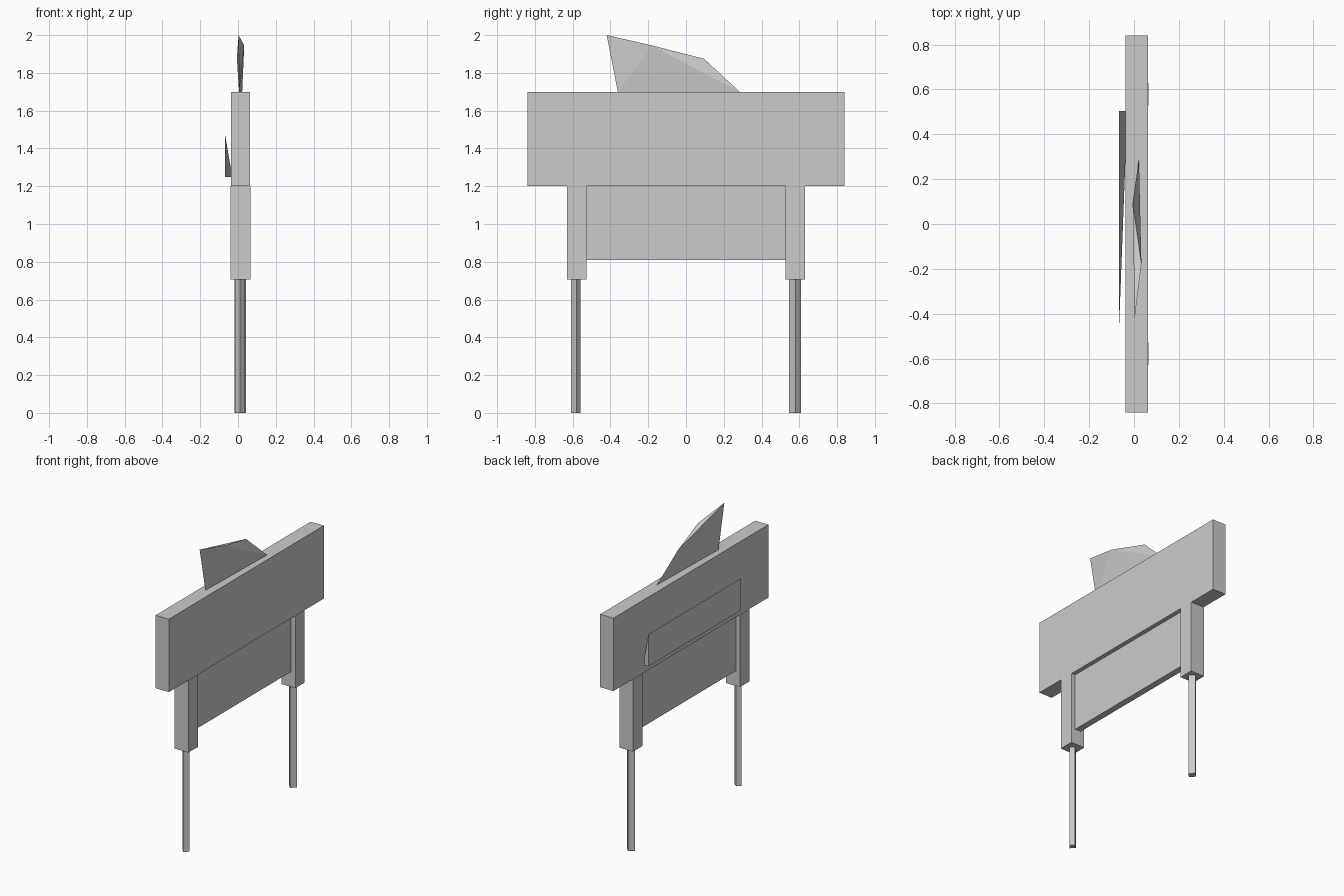
import bpy, bmesh

if "Cube" in bpy.data.objects:
    bpy.data.objects.remove(bpy.data.objects["Cube"])

grey = bpy.data.materials.new("plain_grey")
grey.diffuse_color = (0.6, 0.6, 0.6, 1)
grey.use_nodes = True
grey.node_tree.nodes["Principled BSDF"].inputs["Base Color"].default_value = grey.diffuse_color


def hull(name, points):
    """Convex flat-faced solid through a few corner points."""
    bm = bmesh.new()
    for p in points:
        bm.verts.new(p)
    bmesh.ops.convex_hull(bm, input=bm.verts[:])
    bmesh.ops.dissolve_limit(bm, angle_limit=0.002, verts=bm.verts[:], edges=bm.edges[:])
    bmesh.ops.recalc_face_normals(bm, faces=bm.faces[:])
    mesh = bpy.data.meshes.new(name)
    bm.to_mesh(mesh)
    bm.free()
    mesh.materials.append(grey)
    obj = bpy.data.objects.new(name, mesh)
    bpy.context.collection.objects.link(obj)
    return obj


def box(name, xs, ys, zs):
    return hull(name, [(x, y, z) for x in xs for y in ys for z in zs])


def leg(name, y, x0, x1, y0, y1):
    """Slim diamond-section leg with ridges facing each axis."""
    xm = (x0 + x1) / 2
    ring = [(x0, y), (xm, y0), (x1, y), (xm, y1)]
    return hull(name, [(px, py, z) for px, py in ring for z in (0.0, 0.71)])


# Wide sign board
box("sign_board", (-0.037, 0.063), (-0.84, 0.84), (1.2, 1.7))

# Posts under the board
for side, name in ((-1, "front_post"), (1, "back_post")):
    box(name, (-0.039, 0.065), (side * 0.528, side * 0.63), (0.705, 1.2))

# Recessed lower panel
box("lower_panel", (-0.01, 0.034), (-0.528, 0.528), (0.81, 1.2))

# Diamond-section legs
leg("front_leg", -0.58, -0.016, 0.038, -0.609, -0.559)
leg("back_leg", 0.579, -0.018, 0.043, 0.545, 0.609)

# Tilted plate leaning out of the board's left face
hull("tilted_plate", [(-0.068, 0.505, 1.25), (-0.068, 0.505, 1.47),
                      (-0.068, -0.5, 1.25), (-0.068, -0.5, 1.47),
                      (-0.03, 0.505, 1.25)])

# Faceted fin on top
hull("top_fin", [(0.006, -0.36, 1.695), (0.003, -0.42, 2.0),
                 (0.033, -0.18, 1.945), (-0.006, 0.095, 1.875),
                 (0.022, 0.29, 1.695)])
